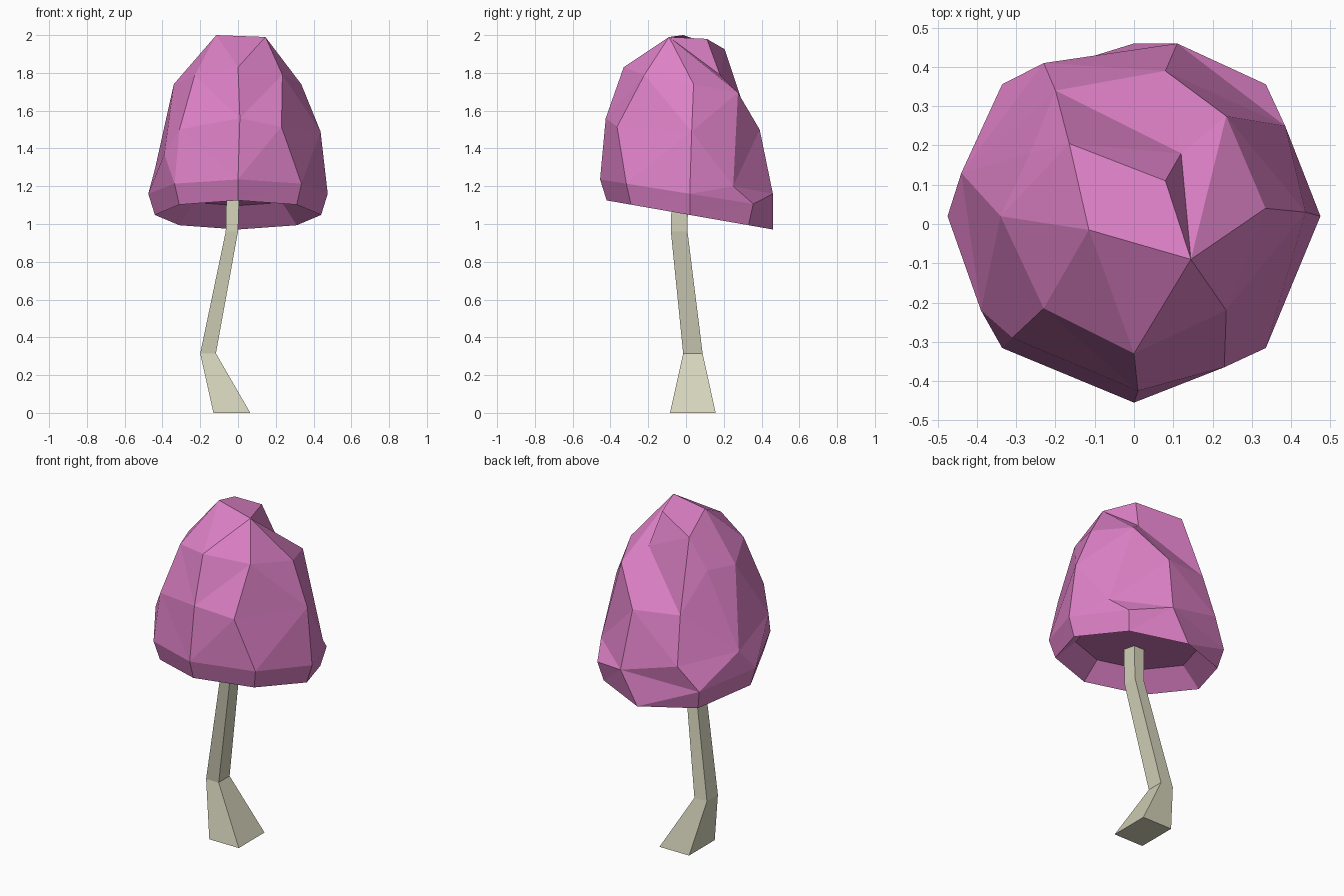
import bpy, bmesh, math
from mathutils import Vector

if "Cube" in bpy.data.objects:
    bpy.data.objects.remove(bpy.data.objects["Cube"])


def material(name, col):
    m = bpy.data.materials.new(name)
    m.diffuse_color = (*col, 1)
    m.use_nodes = True
    m.node_tree.nodes["Principled BSDF"].inputs["Base Color"].default_value = m.diffuse_color
    return m


def make_object(name, bm, mat):
    bmesh.ops.recalc_face_normals(bm, faces=bm.faces)
    me = bpy.data.meshes.new(name)
    bm.to_mesh(me)
    bm.free()
    me.materials.append(mat)
    ob = bpy.data.objects.new(name, me)
    bpy.context.collection.objects.link(ob)
    return ob


pink = material("cap pink", (0.73, 0.22, 0.57))
beige = material("stem beige", (0.66, 0.65, 0.49))

# Stem: bent square loft, sections given as x0, x1, y0, y1, z
bm = bmesh.new()
sections = [(-0.13, 0.065, -0.085, 0.157, 0), (-0.2, -0.117, -0.015, 0.088, 0.315),
            (-0.065, 0.0, -0.08, 0.008, 0.96), (-0.06, 0.008, -0.075, 0.012, 1.2)]
loops = [[bm.verts.new((x, y, z)) for x, y in ((x0, y0), (x1, y0), (x1, y1), (x0, y1))]
         for x0, x1, y0, y1, z in sections]
for lo, up in zip(loops, loops[1:]):
    for i in range(4):
        j = (i + 1) % 4
        bm.faces.new((lo[i], lo[j], up[j], up[i]))
bm.faces.new(loops[0][::-1])
bm.faces.new(loops[-1])
make_object("stem", bm, beige)

# Cap: faceted columns running from the crown to the tilted rim
crown_r, crown_b, crown_bl, crown_l = ((0.145, -0.09, 1.99), (0.08, 0.11, 1.98),
                                       (-0.165, 0.205, 1.925), (-0.115, -0.015, 2.0))


def ring_point(angle, radius, z_mid, slope):
    a = math.radians(angle)
    y = radius * math.sin(a)
    return (radius * math.cos(a), y + 0.02, z_mid - slope * y)


# angle, crown corner, shoulder, middle
columns = [
    (0, crown_r, (0.335, 0.04, 1.74), (0.437, 0.03, 1.49)),
    (45, crown_r, (0.235, 0.275, 1.695), (0.385, 0.25, 1.2)),
    (90, crown_b, (0.12, 0.18, 1.79), (0.08, 0.39, 1.5)),
    (135, crown_bl, (-0.2, 0.34, 1.52), (-0.23, 0.41, 1.25)),
    (180, crown_bl, (-0.265, 0.18, 1.744), (-0.44, 0.13, 1.29)),
    (180, crown_l, (-0.34, 0.02, 1.74), (-0.39, -0.22, 1.37)),
    (225, crown_l, (-0.23, -0.215, 1.785), (-0.31, -0.29, 1.5)),
    (270, crown_l, (0.0, -0.33, 1.83), (0.01, -0.425, 1.56)),
    (315, crown_r, (0.235, -0.22, 1.79), (0.23, -0.365, 1.515)),
]

bm = bmesh.new()
cache = {}


def vert(p):
    key = tuple(round(c, 4) for c in p)
    if key not in cache:
        cache[key] = bm.verts.new(key)
    return cache[key]


def face(*vs):
    vs = list(dict.fromkeys(vs))
    if len(vs) > 2 and not bm.faces.get(vs):
        bm.faces.new(vs)


grid = []
for angle, crown, shoulder, middle in columns:
    wide = (0.11, 0.46, 1.16) if angle == 90 else ring_point(angle, 0.475, 1.16, 0.16)
    rim = ring_point(angle, 0.44, 1.048, 0.175)
    inner = ring_point(angle, 0.33, 1.155, 0.175)   # hollow underside
    grid.append([vert(p) for p in (crown, shoulder, middle, wide, rim, inner)])

for i, col in enumerate(grid):
    nxt = grid[(i + 1) % len(grid)]
    for r in range(5):
        a, b, c, d = col[r + 1], nxt[r + 1], nxt[r], col[r]
        if (a.co - c.co).length < (b.co - d.co).length:
            face(a, b, c)
            face(a, c, d)
        else:
            face(a, b, d)
            face(b, c, d)
# Crown and recessed underside
face(*[vert(p) for p in (crown_r, crown_b, crown_bl, crown_l)])
face(*[col[5] for col in reversed(grid)])
make_object("cap", bm, pink)
